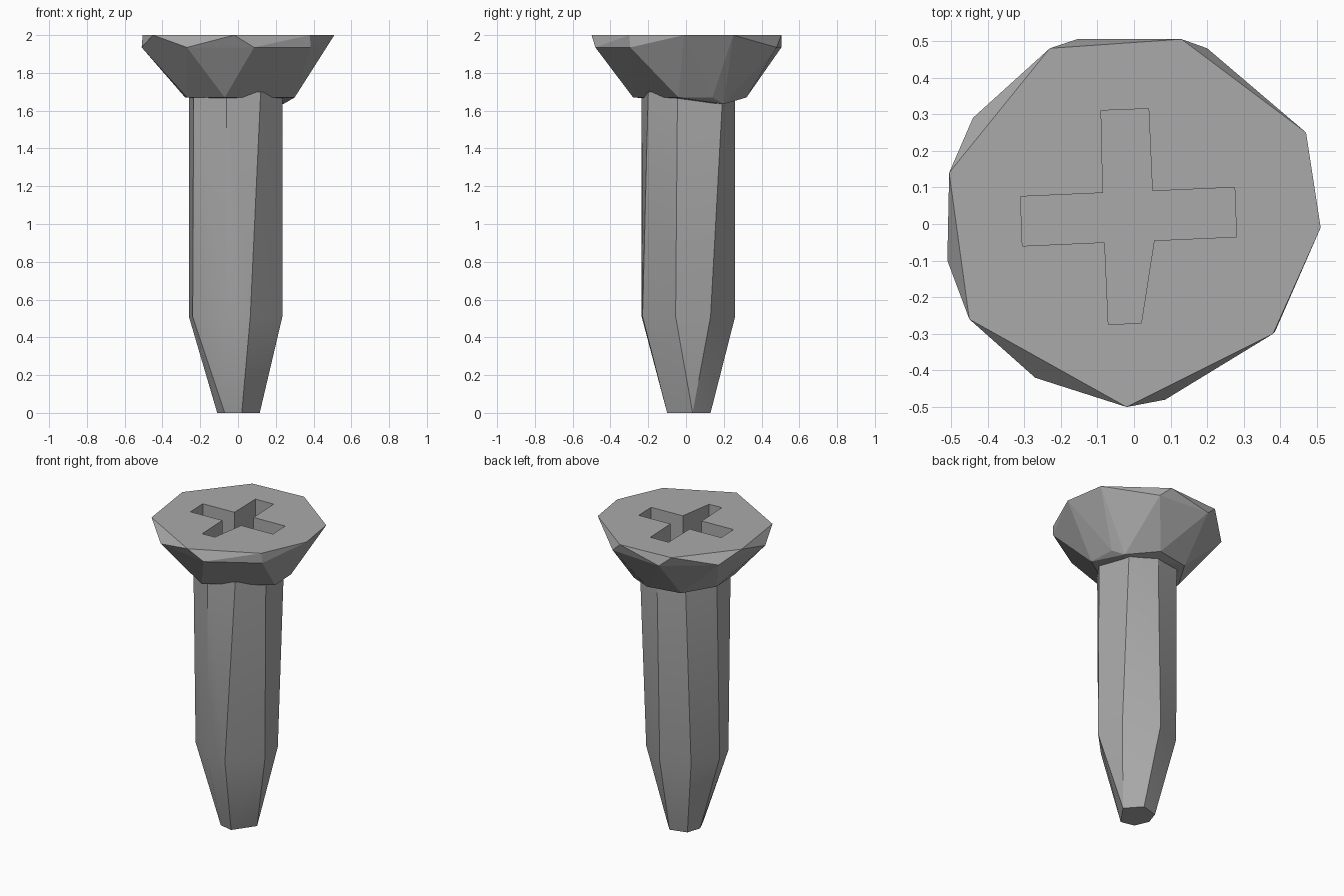
import bpy, bmesh

cube = bpy.data.objects.get("Cube")
if cube:
    bpy.data.objects.remove(cube, do_unlink=True)

steel = bpy.data.materials.new("grey steel")
steel.use_nodes = True
grey = (0.4, 0.4, 0.4, 1)
steel.diffuse_color = grey
steel.node_tree.nodes["Principled BSDF"].inputs["Base Color"].default_value = grey


def add_object(name, bm):
    bmesh.ops.recalc_face_normals(bm, faces=bm.faces)
    mesh = bpy.data.meshes.new(name)
    bm.to_mesh(mesh)
    bm.free()
    mesh.materials.append(steel)
    obj = bpy.data.objects.new(name, mesh)
    bpy.context.collection.objects.link(obj)
    return obj


def faceted(name, rings):
    """Chiselled solid wrapped around rings of corner points."""
    bm = bmesh.new()
    for z, ring in rings:
        for x, y in ring:
            bm.verts.new((x, y, z))
    hull = bmesh.ops.convex_hull(bm, input=bm.verts)
    loose = {v for v in hull["geom_interior"] + hull["geom_unused"]
             if isinstance(v, bmesh.types.BMVert)}
    bmesh.ops.delete(bm, geom=list(loose), context="VERTS")
    return add_object(name, bm)


# Countersunk head: flat top, chipped rim, narrow underside
top = [(-.02, -.5), (.38, -.3), (.51, -.01), (.47, .25),
       (.13, .505), (-.23, .48), (-.505, .14), (-.45, -.26)]
rim = [(-.27, -.42), (.085, -.48), (.385, -.295), (.2, .48),
       (-.155, .505), (-.44, .29), (-.51, -.1)]
under = [(-.07, -.28), (.3, -.04), (.29, .14), (.06, .32),
         (-.16, .28), (-.28, .08), (-.27, -.12)]
head = faceted("screw_head", [(2, top), (1.935, rim), (1.67, under), (1.635, [(.24, .2)])])

# Cross recess cut into the head
cross = [(-.09, .31), (.04, .315), (.05, .09), (.275, .1), (.28, -.035), (.055, -.045),
         (.02, -.27), (-.07, -.275), (-.08, -.05), (-.305, -.06), (-.31, .075), (-.085, .085)]
bm = bmesh.new()
base = bm.faces.new([bm.verts.new((x, y, 1.8)) for x, y in cross])
lifted = bmesh.ops.extrude_face_region(bm, geom=[base])["geom"]
bmesh.ops.translate(bm, vec=(0, 0, 0.4),
                    verts=[v for v in lifted if isinstance(v, bmesh.types.BMVert)])
cutter = add_object("recess_cutter", bm)
cutter.hide_render = True
cutter.hide_set(True)
cut = head.modifiers.new("cross_recess", "BOOLEAN")
cut.operation = "DIFFERENCE"
cut.solver = "EXACT"
cut.object = cutter

# Shank: irregular column tapering to a blunt tip
neck = [(.12, -.2), (.235, -.045), (.2, .195), (.03, .26),
        (-.15, .22), (-.26, .05), (-.235, -.13), (-.06, -.235)]
shoulder = [(.065, -.23), (.235, -.055), (.2, .13), (.01, .26),
            (-.17, .19), (-.26, .02), (-.24, -.1), (-.06, -.235)]
tip = [(.02, -.1), (.115, .035), (.03, .13), (-.08, .1), (-.11, .01), (-.07, -.08)]
shank = faceted("screw_shank", [(1.7, neck), (.51, shoulder), (0, tip)])

# Soften only the shallow creases of the shank
bpy.ops.object.select_all(action="DESELECT")
shank.select_set(True)
bpy.context.view_layer.objects.active = shank
bpy.ops.object.shade_smooth_by_angle(angle=0.45)
